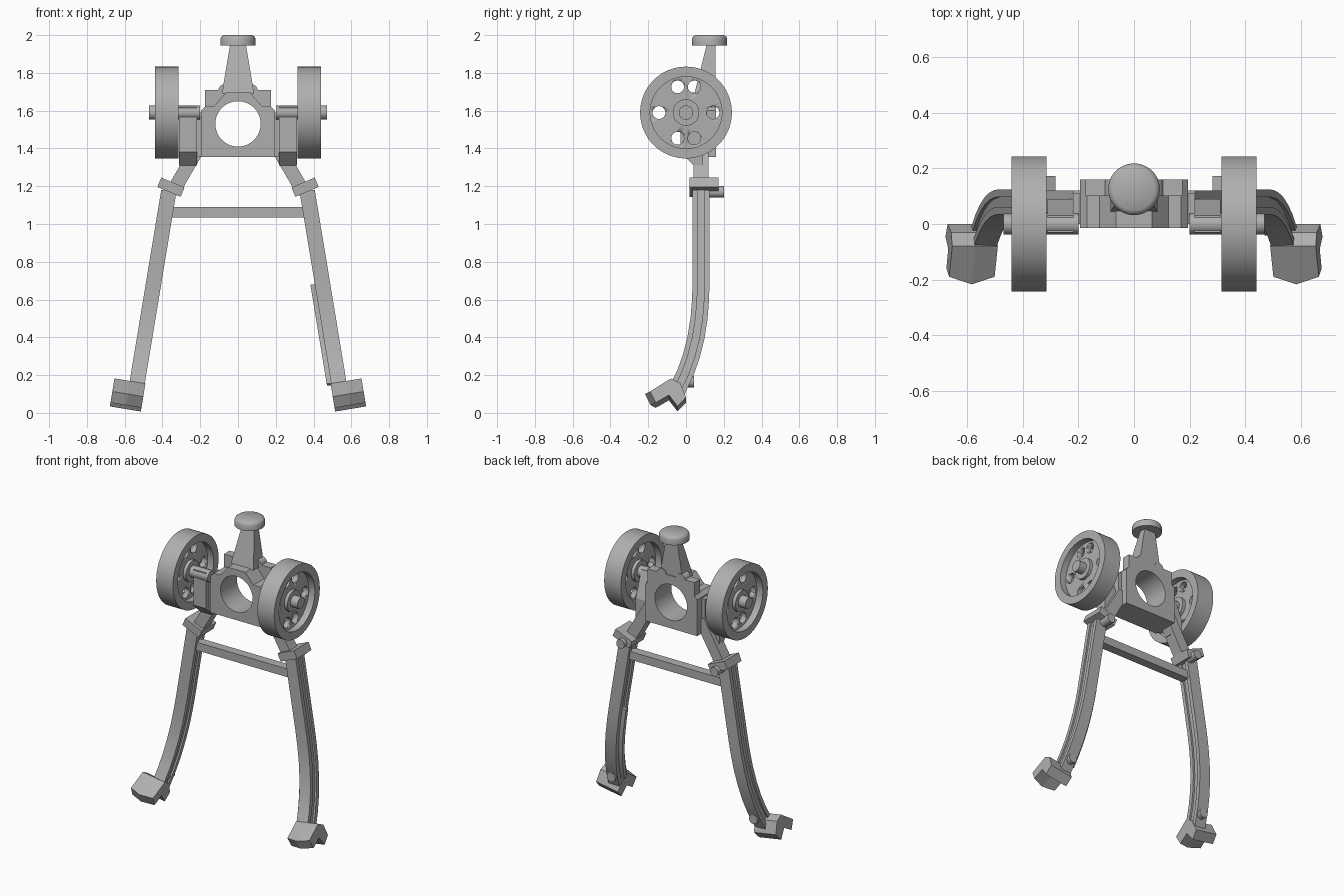
import bpy, bmesh, math
from mathutils import Vector, Matrix

cube = bpy.data.objects.get("Cube")
if cube:
    bpy.data.objects.remove(cube)

GREY = (0.43, 0.43, 0.43, 1)
metal = bpy.data.materials.new("plain_grey")
metal.use_nodes = True
metal.diffuse_color = GREY
metal.node_tree.nodes["Principled BSDF"].inputs["Base Color"].default_value = GREY


def finish(name, bm, mirror=False, smooth=False):
    bmesh.ops.recalc_face_normals(bm, faces=bm.faces)
    mesh = bpy.data.meshes.new(name)
    bm.to_mesh(mesh)
    bm.free()
    mesh.materials.append(metal)
    ob = bpy.data.objects.new(name, mesh)
    bpy.context.collection.objects.link(ob)
    for other in bpy.context.selected_objects:
        other.select_set(False)
    bpy.context.view_layer.objects.active = ob
    ob.select_set(True)
    if smooth:
        bpy.ops.object.shade_smooth_by_angle(angle=math.radians(35))
    if mirror:
        ob.modifiers.new("mirror", "MIRROR").use_mirror_merge = False
    return ob


def loft(name, rings, mirror=False, smooth=False, turn=None):
    """Skin a list of equal rings and cap both ends."""
    bm = bmesh.new()
    loops = [[bm.verts.new(p) for p in ring] for ring in rings]
    n = len(loops[0])
    for a, b in zip(loops, loops[1:]):
        for i in range(n):
            j = (i + 1) % n
            bm.faces.new((a[i], a[j], b[j], b[i]))
    bm.faces.new(loops[0])
    bm.faces.new(loops[-1])
    if turn:
        angle, centre = turn
        bmesh.ops.rotate(bm, verts=bm.verts, cent=centre,
                         matrix=Matrix.Rotation(angle, 3, 'Y'))
    return finish(name, bm, mirror, smooth)


def rect(x0, x1, y0, y1, z):
    return [(x0, y0, z), (x1, y0, z), (x1, y1, z), (x0, y1, z)]


def box(name, x, y, z, mirror=False, turn=None):
    return loft(name, [rect(*x, *y, z[0]), rect(*x, *y, z[1])], mirror, False, turn)


def lathe(name, centre, axis, profile, mirror=False, sides=48):
    """Solid of revolution; profile holds (radius, distance along axis)."""
    rot = Vector((0, 0, 1)).rotation_difference(Vector(axis))
    rings = []
    for r, h in profile:
        angles = [math.tau * i / sides for i in range(sides)]
        rings.append([Vector(centre) + rot @ Vector((r * math.cos(a), r * math.sin(a), h))
                      for a in angles])
    return loft(name, rings, mirror, True)


def cut(ob, cutter):
    cutter.hide_render = True
    mod = ob.modifiers.new("cut", "BOOLEAN")
    mod.operation, mod.solver, mod.object = "DIFFERENCE", "EXACT", cutter
    # keep the cut ahead of any mirroring
    ob.modifiers.move(len(ob.modifiers) - 1, 0)
    bpy.context.view_layer.objects.active = ob
    bpy.ops.object.modifier_apply(modifier=mod.name)
    bpy.data.objects.remove(cutter)


def bore(ob):
    cut(ob, lathe("bore_cutter", (0, 0, 1.53), (0, 1, 0), [(0.12, -0.2), (0.12, 0.4)], sides=64))


# Centre block with a round bore
half = [(0.195, 1.355), (0.195, 1.6), (0.17, 1.625), (0.125, 1.625), (0.065, 1.695)]
outline = half + [(-x, z) for x, z in reversed(half)]
block = loft("centre_block", [[(x, y, z) for x, z in outline] for y in (-0.015, 0.16)])
bore(block)
back_plate = box("back_plate", (-0.175, 0.175), (0.1, 0.16), (1.61, 1.71))
bore(back_plate)
lathe("plate_lugs", (0.07, 0.1, 1.705), (0, 1, 0), [(0.035, 0), (0.035, 0.06)], True, 24)

# Tapered post and round knob
loft("post", [rect(-0.085, 0.085, 0.045, 0.155, 1.69), rect(-0.042, 0.042, 0.11, 0.155, 1.95)])
lathe("knob", (0, 0.125, 1.945), (0, 0, 1),
      [(0.093, 0), (0.093, 0.035), (0.088, 0.047), (0.076, 0.055)])

# Wheels with recessed, pierced discs
side = [(0.001, -0.04), (0.07, -0.04), (0.07, -0.018), (0.19, -0.018),
        (0.19, -0.0625), (0.243, -0.0625)]
wheel = lathe("wheels", (0.3775, 0, 1.59), (1, 0, 0),
              side + [(r, -h) for r, h in reversed(side)], True, 64)
for degrees in (0, 72, 108, 180, 252, 288):
    a = math.radians(degrees)
    spot = (0.3775, 0.143 * math.cos(a), 1.59 + 0.143 * math.sin(a))
    cut(wheel, lathe("hole_cutter", spot, (1, 0, 0), [(0.034, -0.05), (0.034, 0.05)], sides=24))
lathe("axles", (0.2, 0, 1.59), (1, 0, 0), [(0.038, 0), (0.038, 0.27)], True, 32)

# Axle mounts beside the block
mount = [(-0.03, 1.62), (-0.03, 1.38), (0.04, 1.31), (0.09, 1.31), (0.09, 1.45), (0.03, 1.62)]
loft("axle_mounts", [[(x, y, z) for y, z in mount] for x in (0.217, 0.312)], True)
box("mount_spacers", (0.19, 0.22), (0.0, 0.11), (1.355, 1.59), True)

# Slanted struts, collars and pins
loft("upper_struts", [rect(0.315, 0.4, 0.04, 0.12, 1.15), rect(0.135, 0.22, 0.04, 0.12, 1.46)], True)
box("collars", (0.288, 0.422), (0.018, 0.172), (1.168, 1.222), True, (-0.4, (0.355, 0.09, 1.195)))
lathe("collar_pins", (0.35, 0.1, 1.17), (0, 1, 0), [(0.03, 0), (0.03, 0.1)], True, 24)
box("crossbar", (-0.35, 0.35), (0.05, 0.11), (1.035, 1.09))

# Curved legs with a groove along each side
path = [(0.08, 1.18), (0.08, 0.7), (0.077, 0.6), (0.069, 0.5), (0.053, 0.4),
        (0.028, 0.3), (-0.004, 0.21), (-0.052, 0.11)]


def leg_x(z):
    return 0.372 + (1.14 - z) * 0.165


def sweep(name, section, stations, mirror, shift=0.0):
    """Sweep a section of (across, depth) down the leg path."""
    rings = []
    for i, (y, z) in enumerate(stations):
        a = stations[max(i - 1, 0)]
        b = stations[min(i + 1, len(stations) - 1)]
        d = Vector((a[0] - b[0], a[1] - b[1])).normalized()
        rings.append([(leg_x(z - v * d.x) + u + shift, y + v * d.y, z - v * d.x)
                      for u, v in section])
    return loft(name, rings, mirror, True)


w, g, t, m = 0.041, 0.029, 0.045, 0.018
edge = [(w, -t), (w, -m), (g, -m), (g, m), (w, m), (w, t)]
sweep("legs", edge + [(-u, v) for u, v in reversed(edge)], path, True)
bar = [(-0.02, -0.012), (0.02, -0.012), (0.02, 0.012), (-0.02, 0.012)]
sweep("left_inner_rod", bar, [(0.08, 0.68)] + path[2:7] + [(-0.03, 0.15)], False, -0.045)

# Pronged feet with a pointed front, and their pins
sole = [(-0.08, 0.17), (-0.19, 0.1), (-0.16, 0.04), (-0.09, 0.08),
        (-0.045, 0.02), (0.0, 0.068), (-0.03, 0.145)]
rings = []
for offset, prow in ((-0.083, 0), (0, 0.027), (0.083, 0)):
    rings.append([(0.585 + offset, y - (prow if i in (1, 2) else 0), z)
                  for i, (y, z) in enumerate(sole)])
loft("feet", rings, True, False, (-0.165, (0.585, 0, 0.09)))
lathe("foot_pins", (0.53, -0.03, 0.165), (0, 1, 0), [(0.031, 0), (0.031, 0.073)], True, 24)
